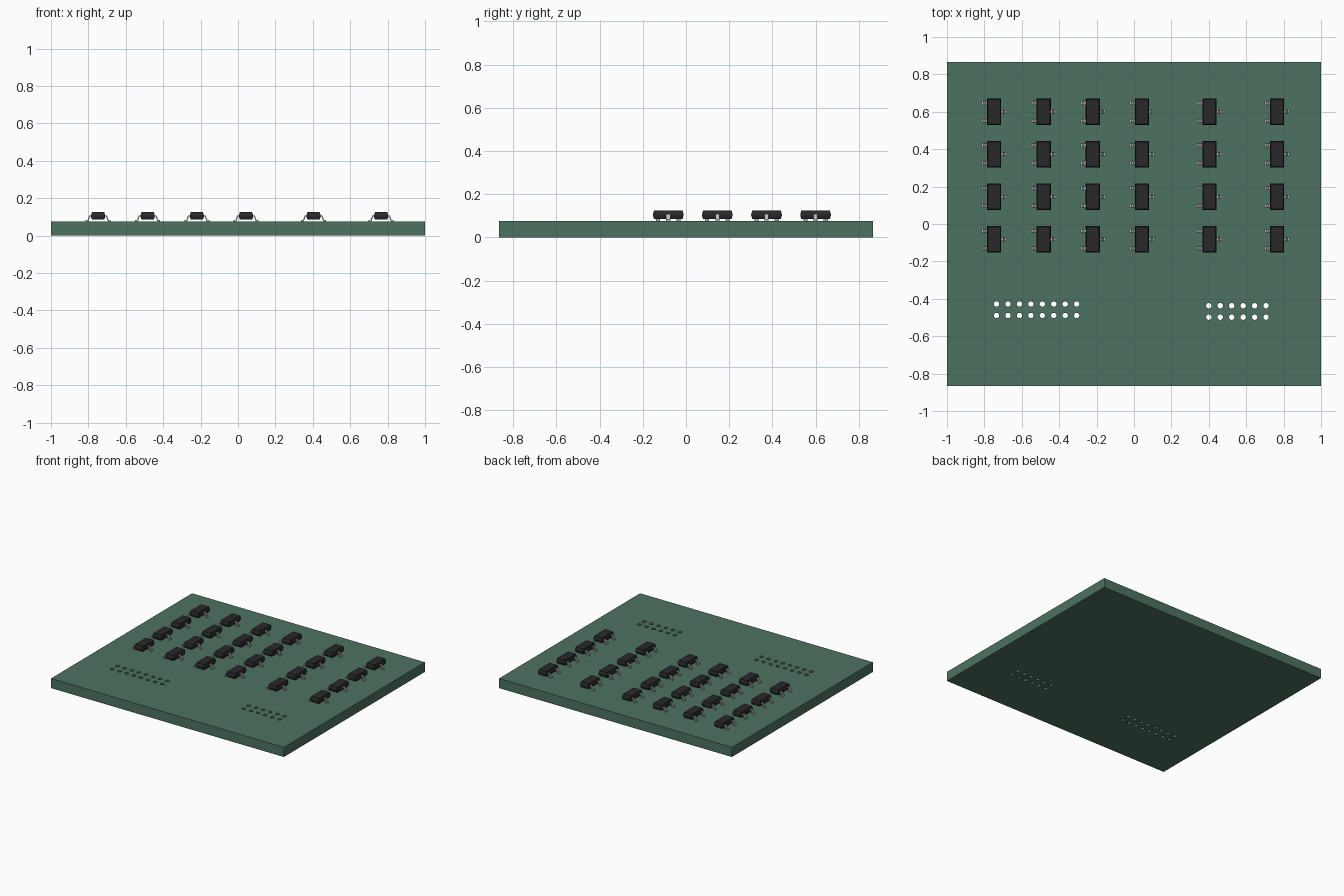
import bpy, bmesh, math
from mathutils import Matrix, Vector

if "Cube" in bpy.data.objects:
    bpy.data.objects.remove(bpy.data.objects["Cube"])


def material(name, rgb):
    m = bpy.data.materials.new(name)
    m.diffuse_color = (*rgb, 1)
    m.use_nodes = True
    m.node_tree.nodes["Principled BSDF"].inputs["Base Color"].default_value = m.diffuse_color
    return m


green = material("board_green", (0.075, 0.17, 0.12))
black = material("chip_black", (0.022, 0.022, 0.024))
silver = material("lead_silver", (0.5, 0.5, 0.48))


def make_mesh(name, bm, mat):
    bmesh.ops.recalc_face_normals(bm, faces=bm.faces)
    me = bpy.data.meshes.new(name)
    bm.to_mesh(me)
    bm.free()
    me.materials.append(mat)
    return me


def add(name, me, loc=(0, 0, 0)):
    ob = bpy.data.objects.new(name, me)
    ob.location = loc
    bpy.context.collection.objects.link(ob)
    return ob


# circuit board slab
TOP = 0.075
bm = bmesh.new()
bmesh.ops.create_cube(bm, size=1, matrix=Matrix.Translation((0, 0, TOP / 2))
                      @ Matrix.Diagonal((2, 1.73, TOP, 1)))
board = add("circuit_board", make_mesh("circuit_board", bm, green))

# two connector footprints: drilled through holes, (x0, y0, columns)
PITCH = 0.0612
bm = bmesh.new()
for x0, y0, cols in ((-0.735, -0.428, 8), (0.400, -0.437, 6)):
    for i in range(cols):
        for j in range(2):
            bmesh.ops.create_cone(
                bm, cap_ends=True, segments=16, radius1=0.0145, radius2=0.0145, depth=0.3,
                matrix=Matrix.Translation((x0 + i * PITCH, y0 - j * PITCH, TOP / 2)))
cutter = add("hole_cutter", make_mesh("hole_cutter", bm, green))
cutter.hide_render = True
mod = board.modifiers.new("holes", 'BOOLEAN')
mod.operation = 'DIFFERENCE'
mod.solver = 'EXACT'
mod.object = cutter
bpy.context.view_layer.objects.active = board
bpy.ops.object.modifier_apply(modifier=mod.name)
bpy.data.objects.remove(cutter)

# chip body: drafted block, widest at the parting line
bm = bmesh.new()
rings = []
for hx, hy, z in ((0.033, 0.066, 0.085), (0.038, 0.071, 0.102),
                  (0.038, 0.071, 0.107), (0.033, 0.066, 0.125)):
    rings.append([bm.verts.new((sx * hx, sy * hy, z))
                  for sx, sy in ((-1, -1), (1, -1), (1, 1), (-1, 1))])
for a, b in zip(rings, rings[1:]):
    for k in range(4):
        bm.faces.new((a[k], a[(k + 1) % 4], b[(k + 1) % 4], b[k]))
bm.faces.new(rings[0])
bm.faces.new(rings[-1])
body_mesh = make_mesh("chip_body", bm, black)

# gull-wing leads: bent strip profile extruded across y
upper = [(0.034, 0.108), (0.047, 0.108), (0.056, 0.084), (0.067, 0.084)]
lower = [(0.067, 0.076), (0.052, 0.076), (0.043, 0.101), (0.034, 0.101)]
bm = bmesh.new()
for side, y in ((-1, -0.047), (-1, 0.047), (1, 0)):
    face = bm.faces.new([bm.verts.new((side * x, y - 0.0095, z)) for x, z in upper + lower])
    out = bmesh.ops.extrude_face_region(bm, geom=[face], use_keep_orig=True)
    moved = [v for v in out["geom"] if isinstance(v, bmesh.types.BMVert)]
    bmesh.ops.translate(bm, verts=moved, vec=Vector((0, 0.019, 0)))
lead_mesh = make_mesh("chip_leads", bm, silver)

# array of chips
for c, x in enumerate((-0.748, -0.483, -0.220, 0.043, 0.404, 0.765)):
    for r, y in enumerate((0.600, 0.373, 0.145, -0.082)):
        tag = f"_{c + 1}_{r + 1}"
        add("chip_body" + tag, body_mesh, (x, y, 0))
        add("chip_leads" + tag, lead_mesh, (x, y, 0))
